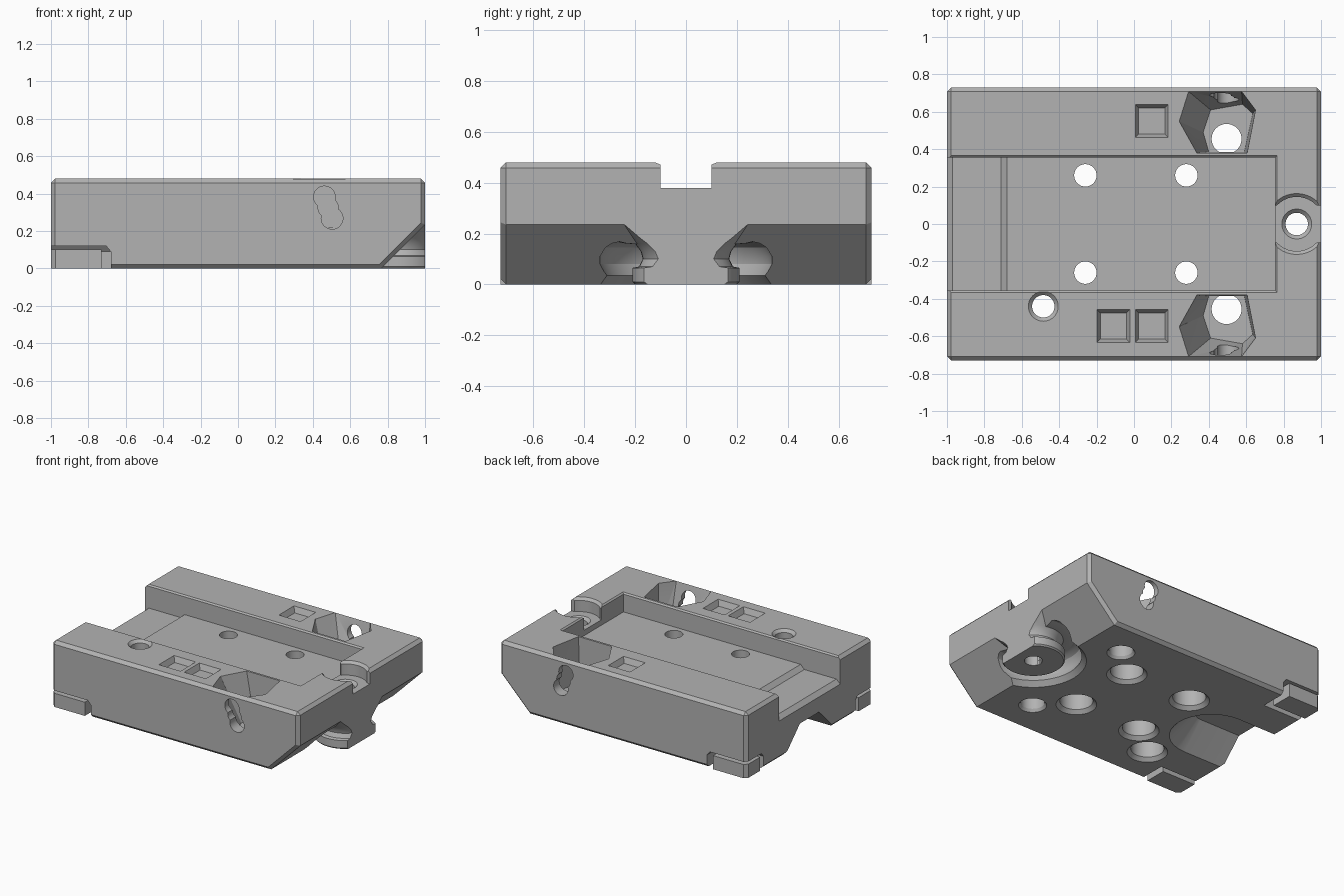
import bpy, bmesh, math
from mathutils import Vector

cube = bpy.data.objects.get("Cube")
if cube:
    bpy.data.objects.remove(cube, do_unlink=True)

grey = bpy.data.materials.new("plain grey")
grey.use_nodes = True
colour = (0.45, 0.45, 0.45, 1)
grey.diffuse_color = colour
grey.node_tree.nodes["Principled BSDF"].inputs["Base Color"].default_value = colour


def finish(bm, name):
    bmesh.ops.recalc_face_normals(bm, faces=bm.faces)
    mesh = bpy.data.meshes.new(name)
    bm.to_mesh(mesh)
    bm.free()
    mesh.materials.append(grey)
    obj = bpy.data.objects.new(name, mesh)
    bpy.context.collection.objects.link(obj)
    return obj


def hull(points, name="cutter"):
    bm = bmesh.new()
    verts = [bm.verts.new(p) for p in points]
    res = bmesh.ops.convex_hull(bm, input=verts)
    junk = {g for g in res["geom_interior"] + res["geom_unused"] if isinstance(g, bmesh.types.BMVert)}
    bmesh.ops.delete(bm, geom=list(junk), context="VERTS")
    bmesh.ops.dissolve_limit(bm, angle_limit=0.01, verts=bm.verts, edges=bm.edges)
    return finish(bm, name)


def box(x0, x1, y0, y1, z0, z1, name="cutter"):
    return hull([(x, y, z) for x in (x0, x1) for y in (y0, y1) for z in (z0, z1)], name)


def prism(profile, half, name="cutter"):
    """Extrude an XZ outline across the width."""
    bm = bmesh.new()
    face = bm.faces.new([bm.verts.new((x, -half, z)) for x, z in profile])
    new = bmesh.ops.extrude_face_region(bm, geom=[face])["geom"]
    bmesh.ops.translate(bm, vec=(0, 2 * half, 0), verts=[g for g in new if isinstance(g, bmesh.types.BMVert)])
    return finish(bm, name)


def lathe(x, y, profile, name="cutter", steps=40):
    """Spin a radius/height outline, closed on the axis."""
    bm = bmesh.new()
    pts = [(0, profile[0][1])] + profile + [(0, profile[-1][1])]
    verts = [bm.verts.new((x + r, y, z)) for r, z in pts]
    edges = [bm.edges.new(pair) for pair in zip(verts, verts[1:])]
    bmesh.ops.spin(bm, geom=verts + edges, cent=(x, y, 0), axis=(0, 0, 1), angle=math.tau, steps=steps)
    bmesh.ops.remove_doubles(bm, verts=bm.verts, dist=1e-4)
    return finish(bm, name)


def ring(x, y, z, r, n=32):
    return [(x + r * math.cos(math.tau * i / n), y + r * math.sin(math.tau * i / n), z) for i in range(n)]


def apply(obj, mod):
    bpy.context.view_layer.objects.active = obj
    bpy.ops.object.modifier_apply(modifier=mod.name)


def combine(obj, other, operation="DIFFERENCE"):
    mod = obj.modifiers.new("combine", "BOOLEAN")
    mod.object, mod.operation, mod.solver = other, operation, "EXACT"
    apply(obj, mod)
    bpy.data.objects.remove(other, do_unlink=True)


# Main block with a sloped lower end and chamfered edges
TOP, HALF = 0.48, 0.73
body = prism([(-1, 0), (0.765, 0), (1, 0.235), (1, TOP), (-1, TOP)], HALF, "base_body")
bevel = body.modifiers.new("chamfer", "BEVEL")
bevel.width, bevel.segments, bevel.limit_method, bevel.angle_limit = 0.022, 1, "ANGLE", math.radians(60)
apply(body, bevel)

# Round groove beneath the sloped end, and the flared post inside it
PX = 0.87
combine(body, lathe(PX, 0, [(0.37, -0.02), (0.32, 0.035), (0.34, 0.08), (0.338, 0.11), (0.32, 0.145),
                            (0.295, 0.162), (0.27, 0.168), (0.245, 0.162), (0.2, 0.158)]))
post = lathe(PX, 0, [(0.2, 0), (0.21, 0.01), (0.21, 0.065), (0.185, 0.07), (0.17, 0.1),
                     (0.178, 0.13), (0.2, 0.16), (0.275, 0.235), (0.275, 0.245)], "post")
combine(post, box(0.5, 1, -0.5, 0.5, -0.1, 0.5), "INTERSECT")
combine(body, post, "UNION")

# Long top channel with a stepped floor and chamfered rim
combine(body, prism([(-1.1, 0.18), (-0.97, 0.31), (-0.71, 0.31), (-0.68, 0.34),
                     (0.755, 0.34), (0.755, 0.6), (-1.1, 0.6)], 0.355))
combine(body, hull([(x, s * y, z) for s in (-1, 1) for x, y, z in
                    [(-1.1, 0.35, 0.465), (-1.1, 0.375, 0.49), (0.75, 0.35, 0.465), (0.775, 0.375, 0.49)]]))

# End notch with its round recess and pivot hole
combine(body, box(0.7, 1.1, -0.1, 0.1, 0.38, 0.6))
combine(body, lathe(PX, 0, [(0.145, 0.38), (0.145, 0.462), (0.17, 0.487)]))
combine(body, lathe(PX, 0, [(0.06, -0.05), (0.06, 0.36), (0.085, 0.385)]))

# Tapered cavity under the other end
combine(body, hull([p for x in (-0.67, -1.4) for z, r in ((-0.02, 0.3), (0.17, 0.11))
                    for p in ring(x, 0, z, r)]))

# Screw holes with counterbores underneath
for x, y, top in [(-0.26, 0.26, 0.34), (-0.26, -0.26, 0.34), (0.28, 0.26, 0.34),
                  (0.28, -0.26, 0.34), (-0.485, -0.44, TOP)]:
    rim = 0.085 if top == TOP else 0.06
    combine(body, lathe(x, y, [(0.145, -0.01), (0.11, 0.025), (0.11, 0.2), (0.06, 0.2),
                               (0.06, top - 0.02), (rim, top + 0.005), (rim, top + 0.05)]))

# Shallow square pockets
for x, y in [(0.095, 0.55), (0.095, -0.545), (-0.11, -0.545)]:
    combine(body, hull([(x + a * h, y + b * h, z) for a in (-1, 1) for b in (-1, 1)
                        for h, z in ((0.07, 0.44), (0.072, 0.465), (0.09, 0.485))]))

rim = [(0.24, 0.55), (0.29, 0.71), (0.575, 0.71), (0.65, 0.61), (0.605, 0.38), (0.335, 0.38)]
floor = [(0.37, 0.49), (0.41, 0.61), (0.58, 0.64), (0.635, 0.59), (0.59, 0.385), (0.4, 0.385)]
for s in (-1, 1):
    # Slanted six-sided pocket with drain hole
    combine(body, hull([(x, s * y, 0.485) for x, y in rim] + [(x, s * y, 0.15) for x, y in floor]))
    combine(body, lathe(0.495, s * 0.455, [(0.1, -0.01), (0.08, 0.02), (0.08, 0.22)]))
    # Scalloped slot through the outer wall
    for x, z, r in [(0.462, 0.382, 0.058), (0.482, 0.325, 0.054), (0.503, 0.268, 0.058)]:
        combine(body, hull([(x + u, y, z + v) for y in (s * 0.6, s * 0.85) for u, v, w in ring(0, 0, 0, r)]))
    # Corner recess for each foot pad
    combine(body, hull([(x, s * y, z) for x in (-1.1, -0.68) for y in (0.53, 0.9) for z in (-0.1, 0.09)]
                       + [(x, s * y, 0.12) for x in (-1.1, -0.705) for y in (0.555, 0.9)]))

body.select_set(True)
bpy.context.view_layer.objects.active = body
bpy.ops.object.shade_smooth_by_angle(angle=math.radians(25))

# Foot pads
for side, s in (("left", 1), ("right", -1)):
    pad = hull([(x, s * y, z) for x, y in [(-1, 0.57), (-0.73, 0.57), (-0.73, 0.73), (-0.975, 0.73), (-1, 0.705)]
                for z in (0, 0.1)], side + "_foot_pad")
